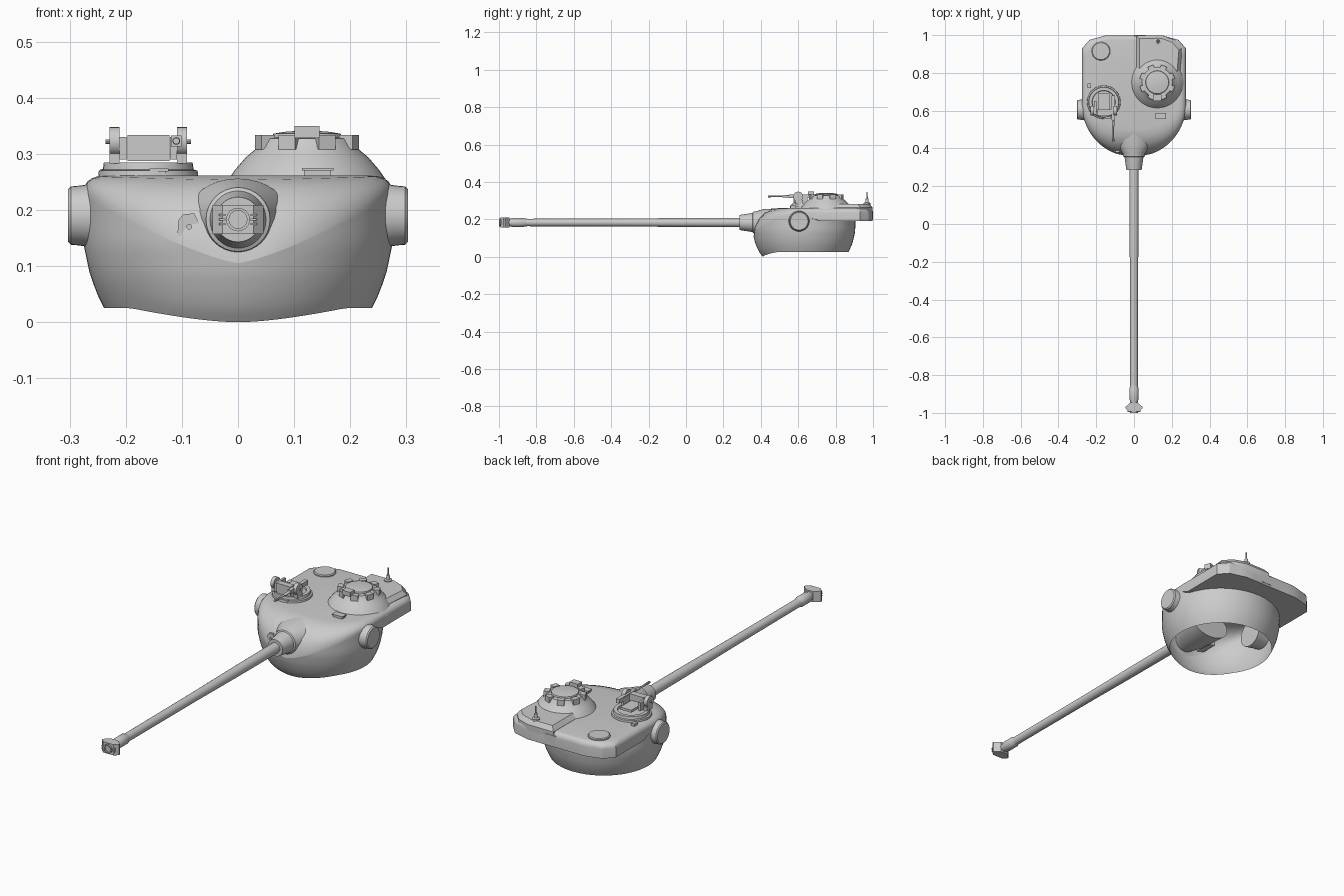
import bpy, bmesh, math
from mathutils import Vector, Matrix

if "Cube" in bpy.data.objects:
    bpy.data.objects.remove(bpy.data.objects["Cube"])

mat = bpy.data.materials.new("plain grey")
mat.diffuse_color = (0.6, 0.6, 0.6, 1)
mat.use_nodes = True
mat.node_tree.nodes["Principled BSDF"].inputs["Base Color"].default_value = mat.diffuse_color


def finish(name, bm, angle=35):
    bmesh.ops.remove_doubles(bm, verts=bm.verts, dist=0.0004)
    bmesh.ops.recalc_face_normals(bm, faces=bm.faces)
    me = bpy.data.meshes.new(name)
    bm.to_mesh(me)
    bm.free()
    me.materials.append(mat)
    ob = bpy.data.objects.new(name, me)
    bpy.context.collection.objects.link(ob)
    bpy.ops.object.select_all(action='DESELECT')
    ob.select_set(True)
    bpy.context.view_layer.objects.active = ob
    bpy.ops.object.shade_smooth_by_angle(angle=math.radians(angle))
    return ob


def loft(name, rings, cap0=True, cap1=True, angle=35):
    """Skin a list of closed rings."""
    bm = bmesh.new()
    vs = [[bm.verts.new(p) for p in r] for r in rings]
    n = len(rings[0])
    for a, b in zip(vs, vs[1:]):
        for i in range(n):
            bm.faces.new((a[i], a[(i + 1) % n], b[(i + 1) % n], b[i]))
    if cap0:
        bm.faces.new(vs[0])
    if cap1:
        bm.faces.new(vs[-1])
    return finish(name, bm, angle)


def lathe(name, origin, axis, prof, n=32, cap0=True, cap1=True):
    """Revolve (radius, distance) pairs about an axis."""
    q = Vector((0, 0, 1)).rotation_difference(Vector(axis))
    o = Vector(origin)
    rings = [[o + q @ Vector((r * math.cos(2 * math.pi * i / n), r * math.sin(2 * math.pi * i / n), d))
              for i in range(n)] for r, d in prof]
    return loft(name, rings, cap0, cap1)


def box(name, x, y, z, turn=0, pivot=(0, 0)):
    bm = bmesh.new()
    bmesh.ops.create_cube(bm, size=1)
    for v in bm.verts:
        v.co = Vector((x[0] + (v.co.x + .5) * (x[1] - x[0]), y[0] + (v.co.y + .5) * (y[1] - y[0]),
                       z[0] + (v.co.z + .5) * (z[1] - z[0])))
    if turn:
        bmesh.ops.rotate(bm, verts=bm.verts, cent=(*pivot, 0), matrix=Matrix.Rotation(turn, 3, 'Z'))
    return finish(name, bm)


# ---- turret shell ----
CY = .63
BOWL = [(0, .22), (.022, .237), (.05, .251), (.085, .264), (.138, .275), (.3, .275)]


def bowl_r(z):
    for (z0, r0), (z1, r1) in zip(BOWL, BOWL[1:]):
        if z <= z1:
            return r0 + (r1 - r0) * (z - z0) / (z1 - z0)


# each column: edge x, y, z / wall top z / roof x, y / bottom z
cols = []
for i in range(19):
    a = math.radians(5 * i)
    s, c = math.sin(a), math.cos(a)
    z = .105 + .119 * s ** 1.3
    r = bowl_r(z)
    cols.append((r * s, CY - r * c, z, z + .011 * s * s, .235 * s, CY - .13 * c, .025 * min(1, s / .8) ** 1.7))
rear = [(.275, CY, .224), (.275, .72, .19), (.275, .83, .19), (.275, .93, .19),
        (.235, .975, .19), (.15, .998, .19), (0, .998, .19)]
for p, q in zip(rear, rear[1:]):
    for k in (1, 2, 3):
        x, y, z = (p[j] + (q[j] - p[j]) * k / 3 for j in range(3))
        cols.append((x, y, z, .235, x * .88, CY + (y - CY) * .94, .025))
cols += [(-c[0], *c[1:4], -c[4], *c[5:]) for c in cols[-2:0:-1]]

upper = [[(c[0], c[1], c[2]) for c in cols]]
for k in range(6):
    t = math.pi / 2 * k / 5
    h, v = 1 - math.cos(t), math.sin(t)
    upper.append([(c[0] + (c[4] - c[0]) * h, c[1] + (c[5] - c[1]) * h, c[3] + (.261 - c[3]) * v) for c in cols])
loft("turret_roof", upper, cap0=False, angle=30)

lower = []
for k in range(10):
    ring = []
    for c in cols:
        z = c[6] + (c[2] - c[6]) * k / 9
        d = Vector((c[0], c[1] - CY)).normalized() * bowl_r(z)
        ring.append((d.x, CY + d.y, z))
    lower.append(ring)
lower.append([(c[0], c[1], c[2]) for c in cols])
loft("turret_bowl", lower, cap0=False, cap1=False, angle=30)

# raised rear roof on the right
step = [(.012, .998), (.012, .82), (-.005, .72), (.1, .66), (.235, .7), (.255, .93), (.215, .975), (.15, .998)]
cx, cy = .13, .84
loft("raised_rear_roof", [[(x, y, .23) for x, y in step], [(x, y, .262) for x, y in step],
     [(cx + (x - cx) * .86, cy + (y - cy) * .9, .283) for x, y in step]])
box("rear_bracket", (.0, .06), (.98, 1.0), (.2, .245))

# side housings
for side in (-1, 1):
    lathe("side_housing", (side * .2, .605, .19), (side, 0, 0),
          [(.066, 0), (.058, .05), (.053, .085), (.052, .098), (.047, .103)])

# ---- gun ----
GZ = .183
mantlet = []
for y, w, top, bot in ((.285, .04, .223, .143), (.355, .05, .234, .132), (.358, .057, .24, .126),
                       (.375, .06, .243, .123), (.42, .09, .256, .121), (.55, .107, .258, .125)):
    mid, hh = (top + bot) / 2, (top - bot) / 2
    mantlet.append([(w * math.cos(t), y, mid + hh * math.sin(t)) for t in
                    (2 * math.pi * i / 32 for i in range(32))])
loft("mantlet", mantlet)
lathe("gun_barrel", (0, .3, GZ), (0, -1, 0),
      [(.025, 0), (.024, .3), (.024, .3), (.021, .65), (.02, 1.15), (.0205, 1.16), (.025, 1.17),
       (.025, 1.225), (.02, 1.24), (.019, 1.27)], 24)
brake = [(-.018, -.945), (-.045, -.968), (-.045, -.976), (-.028, -.992),
         (.028, -.992), (.045, -.976), (.045, -.968), (.018, -.945)]
loft("muzzle_brake", [[(x, y, GZ + s * .026) for x, y in brake] for s in (-1, 1)])
lathe("muzzle_ring", (0, -.98, GZ), (0, -1, 0), [(.021, 0), (.021, .02), (.016, .02), (.016, .013)], 24)
for side in (-1, 1):
    for k in (-1, 0, 1):
        box("brake_slat", sorted((side * .022, side * .034)), (-.996, -.985), (GZ + k * .008 - .002, GZ + k * .008 + .002))

# coaxial gun port beside the mantlet
port = [(-.108, .155), (-.066, .145), (-.07, .178), (-.078, .194), (-.098, .192), (-.106, .182)]
loft("coaxial_port", [[(x, y, z) for x, z in port] for y in (.378, .46)])
lathe("coaxial_barrel", (-.087, .39, .17), (0, -1, 0), [(.005, 0), (.005, .02)], 10)

# ---- commander cupola ----
PX, PY = .123, .75
lathe("cupola_dome", (PX, PY, 0), (0, 0, 1),
      [(.153, .235), (.142, .252), (.128, .272), (.11, .293), (.09, .31), (.084, .32), (.08, .327),
       (.062, .329), (.06, .336), (.035, .34), (.005, .341)], 40, cap0=False)
for k in range(8):
    box("cupola_periscope", (PX - .016, PX + .016), (PY - .094, PY - .068), (.308, .334),
        math.pi / 4 * k + math.pi / 8, (PX, PY))
box("cupola_sight", (PX - .022, PX + .022), (PY - .098, PY - .065), (.328, .35))


# roof periscopes
def periscope(x0, x1, y, z0, z1):
    box("periscope_body", (x0 + .004, x1 - .004), (y, y + .025), (z0, z1 - .003))
    box("periscope_cover", (x0, x1), (y - .004, y + .027), (z1 - .005, z1))


periscope(.114, .17, .56, .245, .275)
periscope(-.158, -.124, .56, .25, .274)
box("roof_catch", (-.245, -.228), (.72, .745), (.25, .273))

# ---- loader hatch and machine gun ----
HX, HY = -.16, .645
lathe("hatch_ring", (HX, HY, 0), (0, 0, 1),
      [(.09, .25), (.088, .27), (.081, .272), (.079, .285), (.062, .285), (.06, .276), (.002, .279)], 36)
box("gun_cradle", (-.197, -.122), (.575, .605), (.287, .334))
box("gun_cradle_arm", (-.19, -.13), (.6, .69), (.292, .304))
for side in (-1, 1):
    x = HX + side * .06
    lathe("mount_drum", (x - .009, .6, .322), (1, 0, 0), [(.026, 0), (.026, .018)], 20)
    lathe("drum_axle", (x - .016, .6, .322), (1, 0, 0), [(.004, 0), (.004, .032)], 8)
    box("mount_leg", (x - .009, x + .009), (.585, .625), (.283, .302))
    box("mount_strut", (HX + side * .045 - .006, HX + side * .045 + .006), (.58, .65), (.29, .33))
box("machine_gun_receiver", (-.119, -.101), (.55, .68), (.313, .333))
lathe("machine_gun_barrel", (-.11, .56, .323), (0, -1, 0),
      [(.007, 0), (.007, .04), (.0045, .045), (.0045, .105), (.006, .107), (.006, .122)], 10)

# rear vent disc and antenna
lathe("vent_disc", (-.175, .915, 0), (0, 0, 1), [(.049, .25), (.049, .266), (.045, .27)], 32)
lathe("antenna", (.127, .968, 0), (0, 0, 1),
      [(.018, .27), (.018, .288), (.009, .291), (.007, .31), (.004, .312), (.003, .345)], 12)
